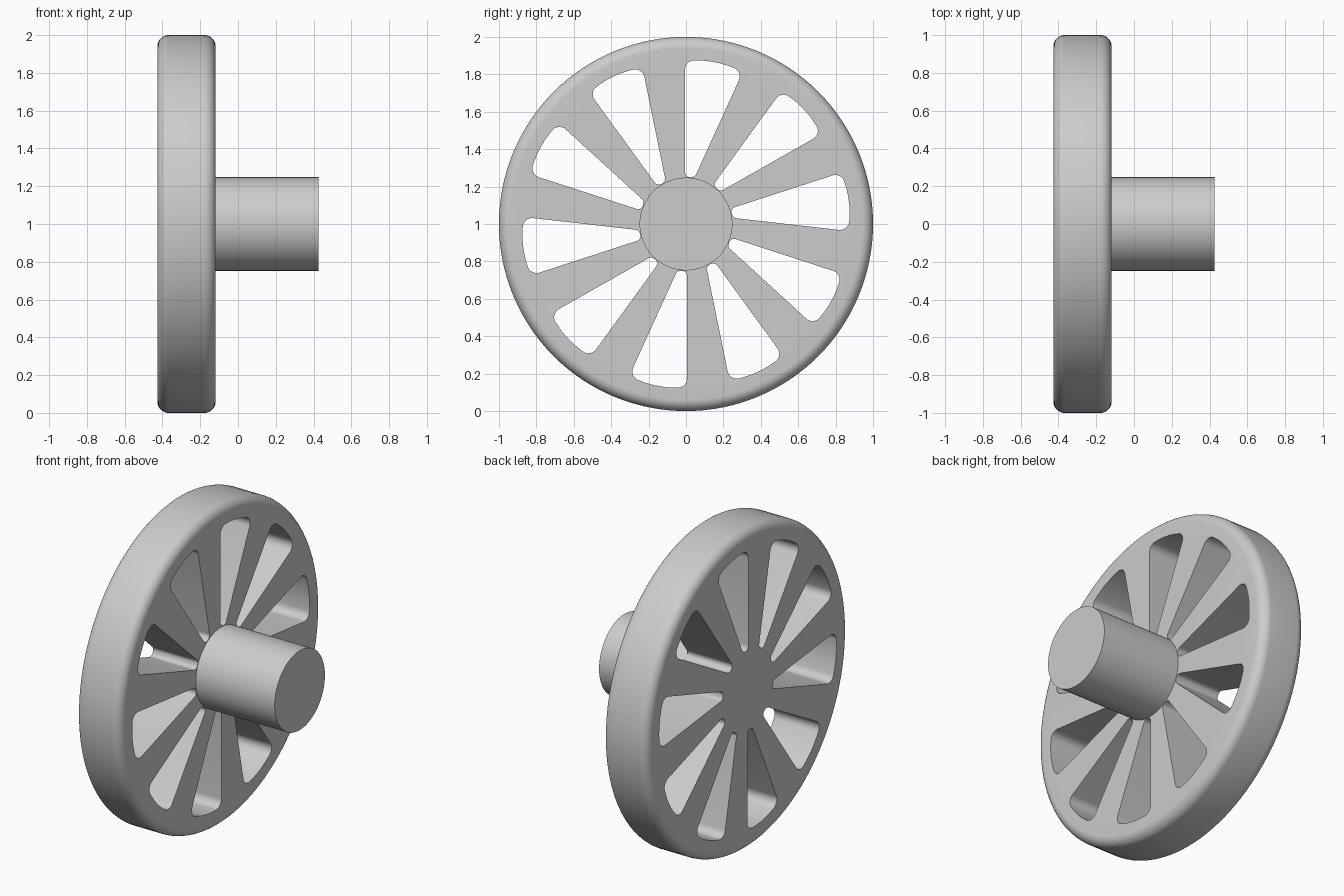
import bpy, bmesh, math
from mathutils import Vector, Matrix

cube = bpy.data.objects.get("Cube")
if cube:
    bpy.data.objects.remove(cube, do_unlink=True)

BACK, FACE, END = -0.427, -0.118, 0.427   # positions along the axle
CENTRE_Z, EDGE, SEGMENTS = 1.0, 0.06, 128
GREY = (0.604, 0.604, 0.604, 1)

grey = bpy.data.materials.new("plain grey")
grey.use_nodes = True
grey.diffuse_color = GREY
grey.node_tree.nodes["Principled BSDF"].inputs["Base Color"].default_value = GREY


def make_object(name, bm):
    bmesh.ops.recalc_face_normals(bm, faces=bm.faces)
    mesh = bpy.data.meshes.new(name)
    bm.to_mesh(mesh)
    bm.free()
    mesh.materials.append(grey)
    obj = bpy.data.objects.new(name, mesh)
    obj.location.z = CENTRE_Z
    bpy.context.collection.objects.link(obj)
    return obj


def skin(bm, rings):
    """Bridge closed rings of vertices and cap both ends."""
    for low, high in zip(rings, rings[1:]):
        for i in range(len(low)):
            bm.faces.new((low[i - 1], low[i], high[i], high[i - 1]))
    bm.faces.new(rings[0])
    bm.faces.new(rings[-1])


def lathe(name, profile):
    """Revolve (x, radius) points around the x axis."""
    bm = bmesh.new()
    angles = [math.tau * i / SEGMENTS for i in range(SEGMENTS)]
    skin(bm, [[bm.verts.new((x, r * math.cos(a), r * math.sin(a))) for a in angles]
              for x, r in profile])
    return make_object(name, bm)


def rounded_outline(corners):
    """Replace each (y, z, radius) corner by a tangent arc."""
    points = []
    for i, (y, z, r) in enumerate(corners):
        p = Vector((y, z))
        a = (Vector(corners[i - 1][:2]) - p).normalized()
        b = (Vector(corners[(i + 1) % len(corners)][:2]) - p).normalized()
        half = a.angle(b) / 2
        centre = p + (a + b).normalized() * r / math.sin(half)
        start = (p + a * r / math.tan(half) - centre).normalized()
        end = (p + b * r / math.tan(half) - centre).normalized()
        points += [centre + r * start.slerp(end, k / 8) for k in range(9)]
    return points


# Wheel disc with rounded rim edges
arc = [math.pi / 2 * k / 10 for k in range(11)]
rim = 1 - EDGE
profile = [(BACK + EDGE * (1 - math.sin(a)), rim + EDGE * math.cos(a)) for a in reversed(arc)]
profile += [(FACE - EDGE * (1 - math.sin(a)), rim + EDGE * math.cos(a)) for a in arc]
wheel = lathe("spoked_wheel", profile)

# Ten wedge openings, slightly skewed from the radial direction
opening = rounded_outline([(-0.005, 0.877, 0.05), (0.152, 0.872, 0.5), (0.305, 0.817, 0.05),
                           (0.047, 0.25, 0.027), (-0.005, 0.25, 0.027)])
bm = bmesh.new()
for k in range(10):
    turn = Matrix.Rotation(math.tau * k / 10, 3, 'X')
    skin(bm, [[bm.verts.new(turn @ Vector((x, p.x, p.y))) for p in opening]
              for x in (BACK - 0.1, FACE + 0.1)])
cutter = make_object("opening_cutter", bm)
cutter.hide_render = True

cut = wheel.modifiers.new("openings", 'BOOLEAN')
cut.operation = 'DIFFERENCE'
cut.solver = 'EXACT'
cut.object = cutter
bpy.context.view_layer.objects.active = wheel
bpy.ops.object.modifier_apply(modifier=cut.name)
bpy.data.objects.remove(cutter, do_unlink=True)

# Solid hub shaft
hub = lathe("hub_shaft", [(FACE - 0.01, 0.248), (END, 0.248)])

# Smooth curved surfaces, crisp edges
for obj in (wheel, hub):
    bpy.ops.object.select_all(action='DESELECT')
    obj.select_set(True)
    bpy.context.view_layer.objects.active = obj
    bpy.ops.object.shade_smooth_by_angle(angle=math.radians(30))
